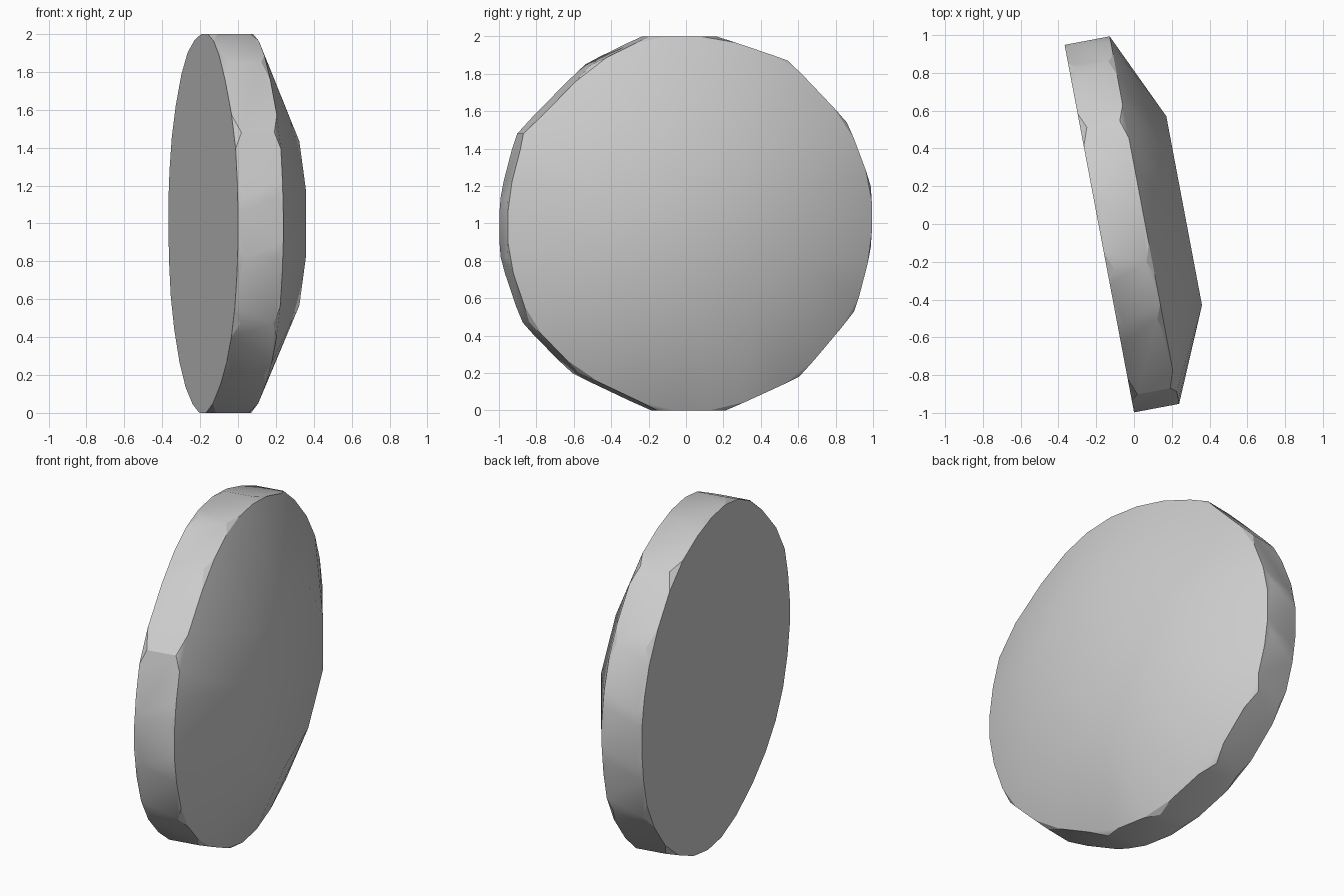
import bpy
import bmesh
import math
from mathutils import Matrix, Vector

old = bpy.data.objects.get("Cube")
if old:
    bpy.data.objects.remove(old, do_unlink=True)

# Depths along the disc axis
BACK, BACK_CORNER = -0.185, -0.15
RIM_CORNER, RIM, CROWN = 0.027, 0.058, 0.274
YAW = math.radians(10.7)

# Rough hewn outline of the disc: across, up
outline = [Vector(p) for p in (
    (.16, 2), (.55, 1.87), (.87, 1.54), (1, 1.2), (1, .87), (.91, .53),
    (.61, .18), (.21, 0), (-.16, 0), (-.59, .2), (-.86, .47), (-.98, .82),
    (-.98, 1.14), (-.89, 1.48), (-.52, 1.85), (-.21, 2))]


def add_point(bm, depth, point):
    bm.verts.new((depth, point.x, point.y))


def build_disc(name, material):
    bm = bmesh.new()
    # Rim wall: corners are cut back, edges reach the full depth
    for start, end in zip(outline, outline[1:] + outline[:1]):
        add_point(bm, BACK_CORNER, start)
        add_point(bm, RIM_CORNER, start)
        for fraction in (0.25, 0.75):
            point = start.lerp(end, fraction)
            add_point(bm, BACK, point)
            add_point(bm, RIM, point)

    # Raised flat crown
    sides = 10
    for i in range(sides):
        angle = math.tau * (i + 0.5) / sides
        offset = Vector((math.cos(angle), math.sin(angle))) * 0.535
        add_point(bm, CROWN, Vector((0.02, 1)) + offset)

    # Skin the points and merge the flat areas
    result = bmesh.ops.convex_hull(bm, input=bm.verts[:])
    spare = {g for g in result["geom_interior"] + result["geom_unused"]
             if isinstance(g, bmesh.types.BMVert)}
    bmesh.ops.delete(bm, geom=list(spare), context="VERTS")
    bmesh.ops.dissolve_limit(bm, angle_limit=math.radians(1),
                             verts=bm.verts[:], edges=bm.edges[:])
    bmesh.ops.recalc_face_normals(bm, faces=bm.faces[:])
    bmesh.ops.transform(bm, matrix=Matrix.Rotation(YAW, 4, "Z"),
                        verts=bm.verts[:])

    mesh = bpy.data.meshes.new(name)
    bm.to_mesh(mesh)
    bm.free()
    mesh.materials.append(material)
    obj = bpy.data.objects.new(name, mesh)
    bpy.context.collection.objects.link(obj)
    return obj


grey = bpy.data.materials.new("plain_grey")
grey.use_nodes = True
colour = (0.6, 0.6, 0.6, 1)
grey.diffuse_color = colour
grey.node_tree.nodes["Principled BSDF"].inputs["Base Color"].default_value = colour

disc = build_disc("domed_disc", grey)
bpy.ops.object.select_all(action="DESELECT")
disc.select_set(True)
bpy.context.view_layer.objects.active = disc
bpy.ops.object.shade_smooth_by_angle(angle=math.radians(30))
